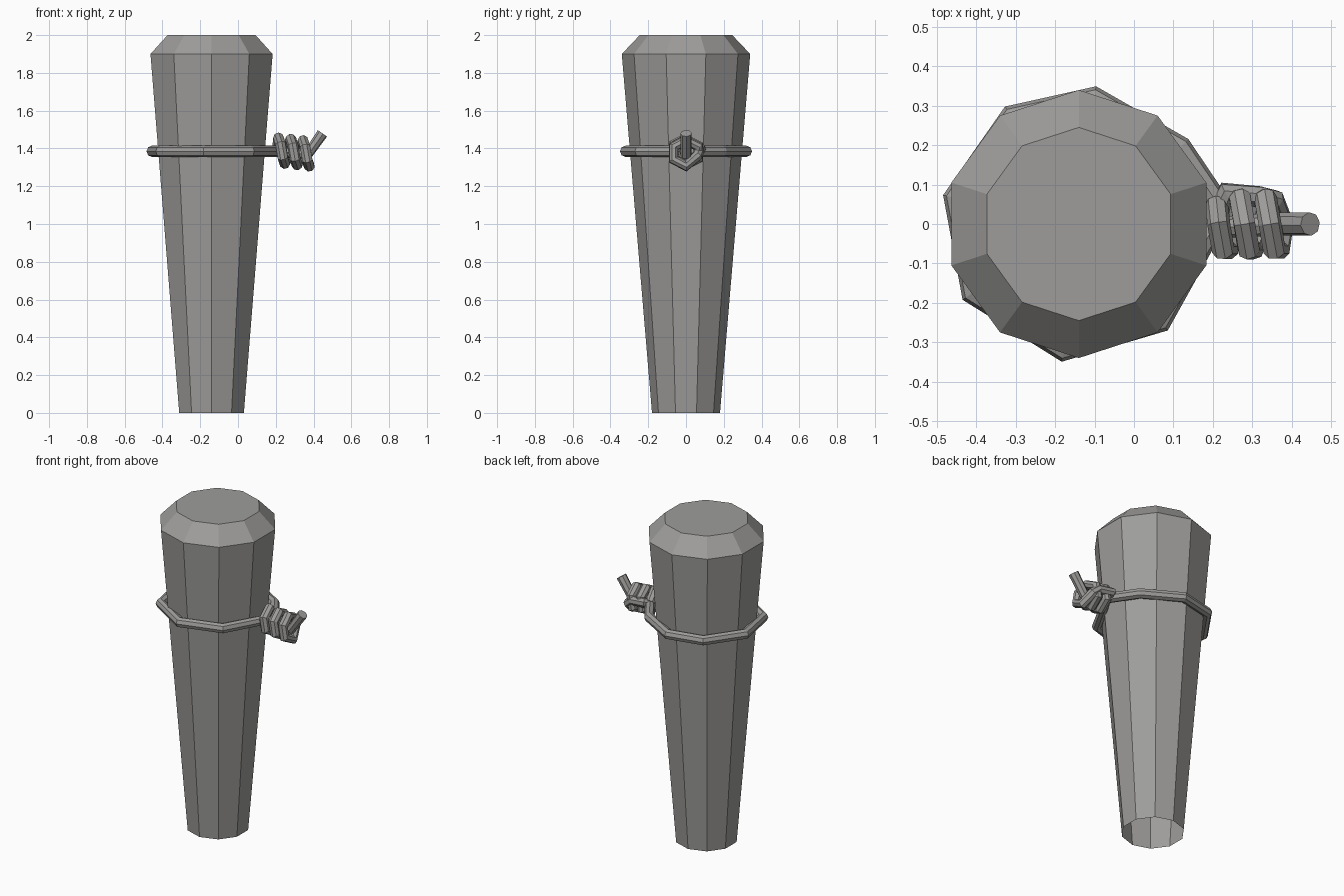
import bpy, bmesh, math

if "Cube" in bpy.data.objects:
    bpy.data.objects.remove(bpy.data.objects["Cube"])

grey = bpy.data.materials.new("weathered grey")
grey.diffuse_color = (0.34, 0.335, 0.325, 1)
grey.use_nodes = True
grey.node_tree.nodes["Principled BSDF"].inputs["Base Color"].default_value = grey.diffuse_color

CX, RZ = -0.14, 1.385  # post axis and rope height


# Tapered ten-sided post with bevelled top, open underneath
def make_post():
    bm = bmesh.new()
    rings = []
    for r, z in ((0.18, 0), (0.34, 1.9), (0.245, 2.0)):
        rings.append([bm.verts.new((CX + r * math.cos(math.radians(90 + 36 * i)),
                                    r * math.sin(math.radians(90 + 36 * i)), z))
                      for i in range(10)])
    for a, b in zip(rings, rings[1:]):
        for i in range(10):
            j = (i + 1) % 10
            bm.faces.new((a[i], a[j], b[j], b[i]))
    bm.faces.new(rings[-1])
    me = bpy.data.meshes.new("post")
    bm.to_mesh(me)
    bm.free()
    me.materials.append(grey)
    bpy.context.collection.objects.link(bpy.data.objects.new("post", me))


# Rope tube along a list of points, turned into a flat-shaded mesh
def make_rope(name, points, radius=0.03):
    cu = bpy.data.curves.new(name, 'CURVE')
    cu.dimensions = '3D'
    cu.bevel_depth = radius
    cu.bevel_resolution = 2
    cu.use_fill_caps = True
    sp = cu.splines.new('POLY')
    sp.points.add(len(points) - 1)
    for p, co in zip(sp.points, points):
        p.co = (*co, 1)
    sp.use_smooth = False
    cu.materials.append(grey)
    ob = bpy.data.objects.new(name, cu)
    bpy.context.collection.objects.link(ob)
    bpy.ops.object.select_all(action='DESELECT')
    ob.select_set(True)
    bpy.context.view_layer.objects.active = ob
    bpy.ops.object.convert(target='MESH')
    for f in bpy.context.object.data.polygons:
        f.use_smooth = False


make_post()

# Loop round the post, through the knot and out as the loose tail
loop = [(0.22, 0.04, RZ)]
loop += [(CX + 0.322 * math.cos(math.radians(a)), 0.322 * math.sin(math.radians(a)), RZ)
         for a in (37, 83, 122, 168, 213, 263, 310)]
loop += [(0.20, -0.01, RZ), (0.37, 0, 1.37), (0.447, 0, 1.48)]
make_rope("rope_loop_and_tail", loop)

# Coils of the knot, with the return strand along the back
coils = [(0.21, 0.05, 1.40)]
for k in range(16):
    a = math.tau * k / 6
    t = k / 15
    coils.append((0.215 + 0.065 * k / 6, -0.075 * math.sin(a),
                  1.39 - 0.018 * t + 0.066 * math.cos(a)))
coils += [(0.355, 0.06, 1.36), (0.32, 0.068, 1.39), (0.235, 0.08, 1.40), (0.215, 0.03, RZ)]
make_rope("knot_coils", coils, 0.029)
